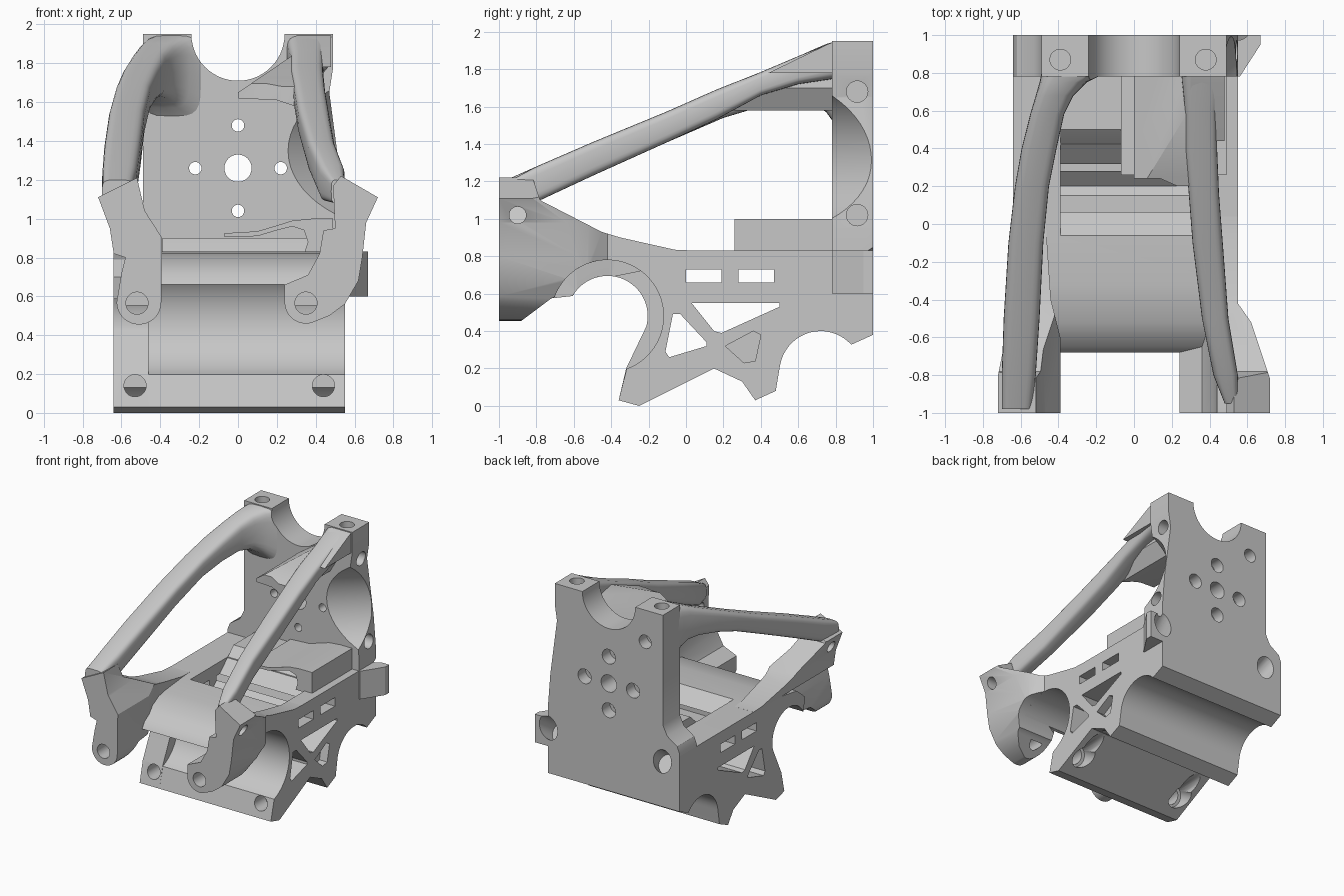
import bpy, bmesh, math
from mathutils import Vector, Matrix

cube = bpy.data.objects.get("Cube")
if cube:
    bpy.data.objects.remove(cube, do_unlink=True)

grey = bpy.data.materials.new("plain grey")
grey.use_nodes = True
grey.diffuse_color = (0.57, 0.57, 0.57, 1)
grey.node_tree.nodes["Principled BSDF"].inputs["Base Color"].default_value = grey.diffuse_color


def to_object(name, bm):
    bmesh.ops.recalc_face_normals(bm, faces=bm.faces)
    mesh = bpy.data.meshes.new(name)
    bm.to_mesh(mesh)
    bm.free()
    mesh.materials.append(grey)
    ob = bpy.data.objects.new(name, mesh)
    bpy.context.scene.collection.objects.link(ob)
    return ob


def prism(name, pts, axis, a, b):
    """Extrude a 2D profile along an axis from a to b."""
    place = {"x": lambda u, v, t: (t, u, v),
             "y": lambda u, v, t: (u, t, v),
             "z": lambda u, v, t: (u, v, t)}[axis]
    bm = bmesh.new()
    low = [bm.verts.new(place(u, v, a)) for u, v in pts]
    high = [bm.verts.new(place(u, v, b)) for u, v in pts]
    bm.faces.new(low)
    bm.faces.new(high)
    n = len(pts)
    for i in range(n):
        j = (i + 1) % n
        bm.faces.new((low[i], low[j], high[j], high[i]))
    return to_object(name, bm)


def rod(start, end, r, segs=32):
    """Cylinder between two points, used as a cutter."""
    a, b = Vector(start), Vector(end)
    turn = (b - a).to_track_quat("Z", "Y").to_matrix().to_4x4()
    bm = bmesh.new()
    bmesh.ops.create_cone(bm, cap_ends=True, segments=segs, radius1=r, radius2=r,
                          depth=(b - a).length,
                          matrix=Matrix.Translation((a + b) / 2) @ turn)
    return to_object("cutter", bm)


def combine(ob, others, mode="DIFFERENCE"):
    """Boolean with helpers, bake the result, remove the helpers."""
    for other in others:
        other.hide_render = True
        mod = ob.modifiers.new("cut", "BOOLEAN")
        mod.operation, mod.solver, mod.object = mode, "EXACT", other
    bpy.context.view_layer.update()
    graph = bpy.context.evaluated_depsgraph_get()
    mesh = bpy.data.meshes.new_from_object(ob.evaluated_get(graph))
    ob.modifiers.clear()
    ob.data = mesh
    for other in others:
        bpy.data.objects.remove(other, do_unlink=True)


def arc(cx, cy, r, start, end, n=18):
    return [(cx + r * math.cos(math.radians(start + (end - start) * i / n)),
             cy + r * math.sin(math.radians(start + (end - start) * i / n)))
            for i in range(n + 1)]


def loft(name, stations):
    """Rounded beam through stations of (y, x0, x1, z0, z1)."""
    bm = bmesh.new()
    rings = []
    for y, x0, x1, z0, z1 in stations:
        cx, cz, w, h = (x0 + x1) / 2, (z0 + z1) / 2, (x1 - x0) / 2, (z1 - z0) / 2
        ring = []
        for i in range(24):
            c, s = math.cos(math.tau * i / 24), math.sin(math.tau * i / 24)
            ring.append(bm.verts.new((cx + w * math.copysign(abs(c) ** 0.5, c), y,
                                      cz + h * math.copysign(abs(s) ** 0.5, s))))
        rings.append(ring)
    for p, q in zip(rings, rings[1:]):
        for i in range(24):
            j = (i + 1) % 24
            bm.faces.new((p[i], p[j], q[j], q[i]))
    bm.faces.new(rings[0])
    bm.faces.new(rings[-1])
    return to_object(name, bm)


# Lower body: side profile with front saddle and rear saddle
base = [(-0.36, 0.03), (-0.25, 0), (0.15, 0.2), (0.3, 0.13), (0.37, 0.03), (0.48, 0.08), (0.5, 0.2)]
base += arc(0.72, 0.18, 0.22, 170, 42) + [(1, 0.38), (1, 0.83), (-0.05, 0.83), (-0.32, 0.82)]
body = prism("lower_body", base + [(-0.52, 0.79), (-0.65, 0.71), (-0.68, 0.66)]
             + arc(-0.42, 0.48, 0.3, 142, -70, 36), "x", -0.46, 0.55)
wall = prism("right_saddle_wall", base + [(-0.52, 0.79), (-0.63, 0.7)]
             + arc(-0.42, 0.48, 0.215, 150, -15, 30) + [(-0.32, 0.2)], "x", -0.64, -0.46)

# Truss windows and bolt holes through the body
windows = [
    [(0, 0.66), (0.19, 0.66), (0.19, 0.73), (0, 0.73)],
    [(0.28, 0.66), (0.47, 0.66), (0.47, 0.73), (0.28, 0.73)],
    [(0.03, 0.55), (0.15, 0.4), (0.19, 0.39), (0.5, 0.53), (0.5, 0.55)],
    [(-0.07, 0.49), (-0.03, 0.49), (0.11, 0.34), (0.11, 0.32), (-0.09, 0.26), (-0.11, 0.29)],
]
pocket = [(0.21, 0.32), (0.36, 0.4), (0.4, 0.38), (0.37, 0.24), (0.31, 0.23)]
valley = [(-0.06, 0.83), (0.2, 0.62), (0.42, 0.825), (0.42, 1), (-0.06, 1)]
for part in (body, wall):
    cutters = [prism("cutter", w, "x", -1, 1) for w in windows]
    if part == body:
        cutters.append(prism("cutter", pocket, "x", 0.48, 0.7))
        cutters.append(prism("cutter", valley, "x", -0.39, 0.42))
    x = 0.44 if part == body else -0.53
    cutters.append(rod((x, -0.6, 0.14), (x, 0.3, 0.14), 0.057))
    cutters.append(rod((x, -0.18, 0.14), (x, 0.02, 0.03), 0.085))
    combine(part, cutters)

# Floor ramp, and the thin duct shell in front of the back plate
ramp = prism("floor_ramp", [(0.4, 0.8), (0.43, 0.835), (0.5, 0.9), (0.8, 0.9), (0.8, 0.8)],
             "x", -0.39, 0.42)
shell = prism("duct_shell", [(-0.07, 0.905), (-0.07, 0.925), (0.1, 0.935), (0.2, 0.965),
                             (0.28, 0.99), (0.38, 1), (0.49, 1), (0.49, 0.82), (0.34, 0.82),
                             (0.36, 0.88), (0.34, 0.94), (0.28, 0.96), (0.2, 0.94), (0.1, 0.91)],
              "y", 0.26, 0.8)

# Back plate with top notch, side scoop and holes
outline = [(-0.64, 0.62), (0.55, 0.62), (0.55, 0.95), (0.53, 1.2), (0.47, 1.65), (0.49, 1.78),
           (0.49, 1.95)] + arc(0, 1.95, 0.24, 0, -180, 28)
outline += [(-0.49, 1.95), (-0.49, 1.05), (-0.53, 0.97), (-0.62, 0.91), (-0.64, 0.86)]
plate = prism("back_plate", outline, "y", 0.78, 1)
cutters = [rod((0, 0.6, 1.26), (0, 1.2, 1.26), 0.07)]
for dx, dz in ((0.22, 0), (-0.22, 0), (0, 0.22), (0, -0.22)):
    cutters.append(rod((dx, 0.6, 1.26 + dz), (dx, 1.2, 1.26 + dz), 0.032))
    cutters.append(rod((dx, 0.9, 1.26 + dz), (dx, 1.2, 1.26 + dz), 0.06))
cutters.append(rod((-0.33, 0.9, 1.69), (-0.33, 1.2, 1.69), 0.055))
for x in (-0.39, 0.38):
    cutters.append(rod((x, 0.87, 1.75), (x, 0.87, 2.1), 0.055))
for z in (1.02, 1.68):
    cutters.append(rod((0.3, 0.915, z), (0.8, 0.915, z), 0.057))
cutters.append(rod((-0.12, -0.08, 1.35), (1.42, 1.2, 1.35), 0.42, 64))
combine(plate, cutters)

# Slanted ear beside the plate, and angled back bolt seats
ear = prism("left_ear", [(0.5, 0.78), (0.56, 0.78), (0.67, 0.95), (0.67, 1), (0.5, 1)],
            "z", 0.6, 0.83)
for part in (plate, ear, body, wall):
    combine(part, [rod((x, 0.88, 0.67), (x * 1.1, 1.1, 0.82), 0.08) for x in (0.52, -0.46)])

# Front brackets: front outline trimmed by side and plan outlines
lobe = [(-1, 0.4), (-0.88, 0.455), (-0.72, 0.575)]
rail = [(0.05, 0.78), (0.05, 0.83), (-0.06, 0.835), (-0.35, 0.9), (-0.45, 0.93),
        (-0.78, 1.1), (-0.83, 1.25), (-1, 1.25)]
right_side = lobe + arc(-0.42, 0.48, 0.215, 150, 80) + rail
left_side = lobe + arc(-0.42, 0.48, 0.3, 160, 80) + rail
right_front = [(-0.72, 1.11), (-0.52, 1.21), (-0.48, 1.04), (-0.39, 0.9)]
right_front += arc(-0.51, 0.57, 0.115, 0, -180) + [(-0.6, 0.72), (-0.58, 0.8), (-0.64, 0.82), (-0.66, 0.95)]
right_plan = [(-0.72, -1), (-0.39, -1), (-0.39, -0.6), (-0.44, -0.4), (-0.47, 0.05),
              (-0.64, 0.05), (-0.66, -0.5), (-0.72, -0.8)]
left_front = [(0.72, 1.11), (0.53, 1.22), (0.49, 1.17), (0.5, 0.95), (0.44, 0.94), (0.42, 0.82),
              (0.36, 0.71), (0.24, 0.66)] + arc(0.35, 0.57, 0.11, 180, 285)
left_front += [(0.47, 0.5), (0.55, 0.56), (0.62, 0.68), (0.64, 0.8), (0.66, 0.98)]
left_plan = [(0.72, -1), (0.72, -0.82), (0.62, -0.52), (0.55, -0.42), (0.55, 0.05),
             (0.43, 0.05), (0.4, -0.5), (0.36, -0.64), (0.23, -0.68), (0.23, -1)]
brackets = []
for name, front, side, plan, hole, pin in (
        ("right_bracket", right_front, right_side, right_plan, -0.52, -0.5),
        ("left_bracket", left_front, left_side, left_plan, 0.35, 0.49)):
    ob = prism(name, front, "y", -1, 0.04)
    combine(ob, [prism("trim", side, "x", -1, 1), prism("trim", plan, "z", 0, 2)], "INTERSECT")
    combine(ob, [rod((hole, -1.2, 0.565), (hole, -0.75, 0.565), 0.057),
                 rod((pin, -0.9, 1.02), (pin * 2, -0.9, 1.02), 0.045)])
    brackets.append(ob)

# Upper arms sweeping from brackets to the back plate
right_arm = loft("right_arm", [
    (-0.98, -0.7, -0.54, 1.08, 1.2), (-0.8, -0.7, -0.52, 1.09, 1.28),
    (-0.5, -0.69, -0.5, 1.23, 1.41), (-0.1, -0.665, -0.48, 1.41, 1.575),
    (0.2, -0.63, -0.45, 1.54, 1.7), (0.4, -0.595, -0.41, 1.6, 1.785),
    (0.58, -0.55, -0.37, 1.63, 1.86), (0.68, -0.52, -0.32, 1.62, 1.905),
    (0.75, -0.5, -0.25, 1.57, 1.935), (0.8, -0.49, -0.15, 1.5, 1.95)])
combine(right_arm, [rod((0, 0.4, 1.95), (0, 1.2, 1.95), 0.24, 56)])
left_arm = loft("left_arm", [
    (-0.95, 0.48, 0.55, 1.08, 1.2), (-0.8, 0.42, 0.55, 1.09, 1.28),
    (-0.5, 0.36, 0.5, 1.23, 1.41), (-0.1, 0.31, 0.47, 1.41, 1.575),
    (0.16, 0.29, 0.45, 1.53, 1.69), (0.4, 0.27, 0.44, 1.66, 1.785),
    (0.6, 0.27, 0.44, 1.72, 1.87), (0.8, 0.25, 0.47, 1.75, 1.95)])

# Gusset under the left arm and the small shoulder above it
gusset = prism("arm_gusset", [(0, 1.62), (0.2, 1.61), (0.29, 1.58), (0.36, 1.7), (0.34, 1.86),
                              (0.28, 1.84), (0, 1.65)], "y", 0.2, 0.8)
combine(gusset, [prism("trim", [(0, 0.24), (0.14, 0.24), (0.23, 0.2), (0.4, 0.2), (0.4, 0.8), (0, 0.8)],
                       "z", 1, 2),
                 prism("trim", [(0.15, 1.5), (0.8, 1.5), (0.8, 1.93), (0.2, 1.68)], "x", -1, 1)],
        "INTERSECT")
shoulder = prism("arm_shoulder", [(0.44, 1.78), (0.8, 1.78), (0.8, 1.95), (0.75, 1.93)],
                 "x", 0.3, 0.48)

# Smooth the curved faces, keep edges crisp
bpy.ops.object.select_all(action="DESELECT")
parts = [body, wall, ramp, shell, plate, ear, right_arm, left_arm, gusset, shoulder] + brackets
for ob in parts:
    ob.select_set(True)
bpy.context.view_layer.objects.active = body
bpy.ops.object.shade_smooth_by_angle(angle=math.radians(30))
